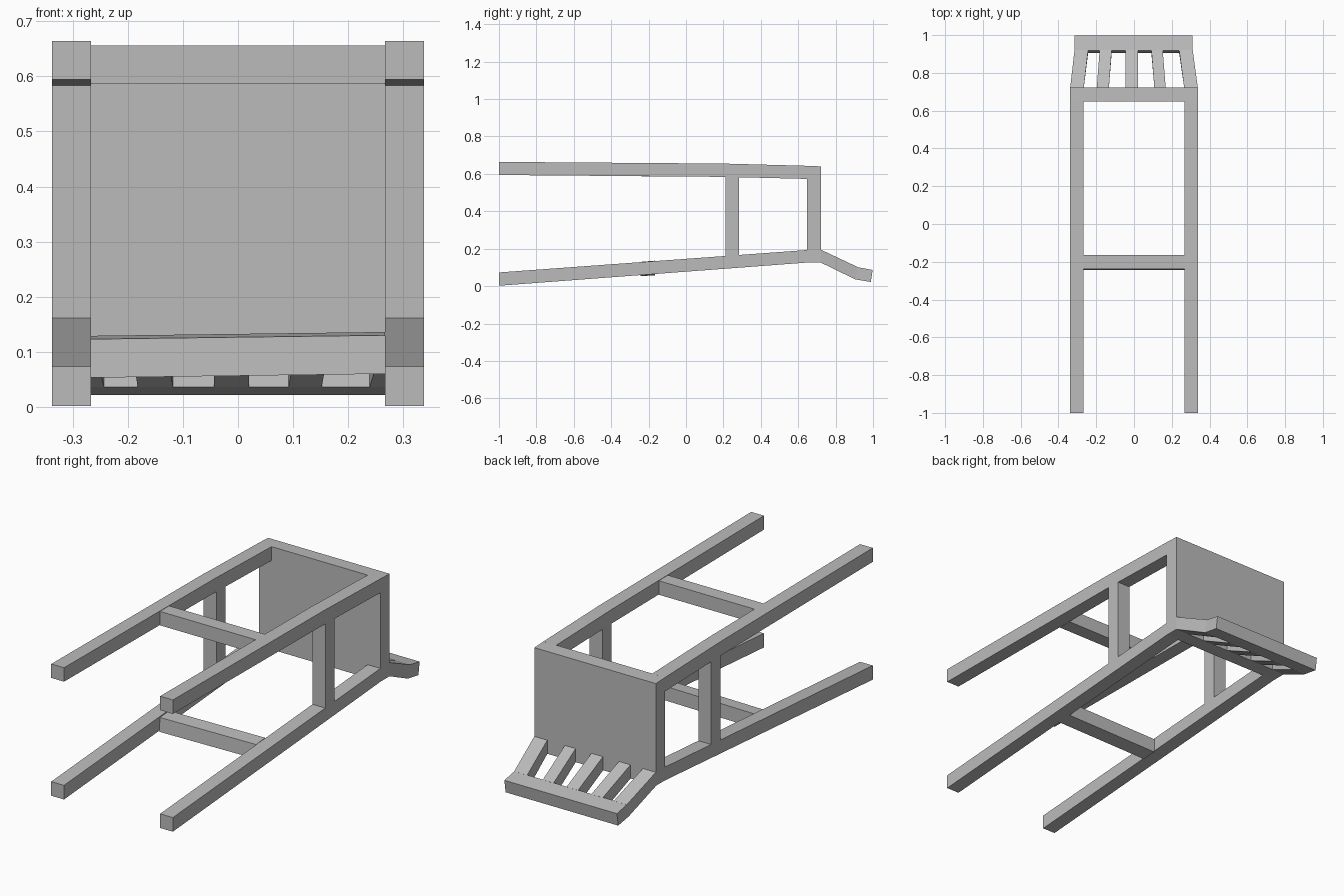
import bpy, bmesh

if "Cube" in bpy.data.objects:
    bpy.data.objects.remove(bpy.data.objects["Cube"])

grey = bpy.data.materials.new("grey")
grey.diffuse_color = (0.5, 0.5, 0.5, 1)
grey.use_nodes = True
grey.node_tree.nodes["Principled BSDF"].inputs["Base Color"].default_value = grey.diffuse_color


def sweep(name, sections):
    """Skin a run of four-cornered cross-sections and cap both ends."""
    bm = bmesh.new()
    rings = [[bm.verts.new(p) for p in s] for s in sections]
    for a, b in zip(rings, rings[1:]):
        for i in range(4):
            j = (i + 1) % 4
            bm.faces.new((a[i], a[j], b[j], b[i]))
    bm.faces.new(rings[0][::-1])
    bm.faces.new(rings[-1])
    bmesh.ops.recalc_face_normals(bm, faces=bm.faces[:])
    mesh = bpy.data.meshes.new(name)
    bm.to_mesh(mesh)
    bm.free()
    mesh.materials.append(grey)
    obj = bpy.data.objects.new(name, mesh)
    bpy.context.collection.objects.link(obj)


def ring(x0, x1, low, high):
    """Cross-section spanning x0..x1 between two (y, z) points."""
    return [(x0, *low), (x1, *low), (x1, *high), (x0, *high)]


def bar(name, x0, x1, lows, highs):
    sweep(name, [ring(x0, x1, l, h) for l, h in zip(lows, highs)])


INNER, OUTER = 0.267, 0.338

for side, s in (("left", -1), ("right", 1)):
    x0, x1 = sorted((s * INNER, s * OUTER))
    # long legs, with a slight bend in the front pair
    bar("front_leg_" + side, x0, x1,
        [(-1, 0.594), (0.2, 0.584), (0.65, 0.573)],
        [(-1, 0.664), (0.2, 0.655), (0.65, 0.643)])
    bar("back_leg_" + side, x0, x1,
        [(-1, 0.002), (0.65, 0.126)], [(-1, 0.073), (0.65, 0.193)])
    # stretcher joining the legs on each side
    bar("side_stretcher_" + side, x0, x1,
        [(0.21, 0.155), (0.21, 0.59)], [(0.283, 0.16), (0.283, 0.59)])

# seat slab
bar("seat", -OUTER, OUTER,
    [(0.648, 0.126), (0.722, 0.126)], [(0.648, 0.643), (0.722, 0.640)])

# cross stretchers between left and right legs
bar("front_stretcher", -INNER, INNER,
    [(-0.238, 0.586), (-0.165, 0.586)], [(-0.238, 0.656), (-0.165, 0.656)])


def section(x, z):
    return [(x, -0.243, z), (x, -0.165, z + 0.005),
            (x, -0.165, z + 0.076), (x, -0.238, z + 0.070)]


sweep("back_stretcher", [section(-INNER, 0.053), section(INNER, 0.060)])

# backrest slats: centre x at the seat, centre x at the rail, half width
slats = [(-0.302, -0.279, 0.036), (-0.165, -0.150, 0.032), (-0.012, -0.012, 0.032),
         (0.138, 0.122, 0.030), (0.302, 0.275, 0.036)]
for i, (a, b, w) in enumerate(slats):
    sweep(f"back_slat_{i + 1}", [
        ring(a - w, a + w, (0.72, 0.126), (0.72, 0.195)),
        ring(b - w, b + w, (0.905, 0.036), (0.92, 0.101))])

# backrest top rail
bar("back_rail", -0.315, 0.311,
    [(0.905, 0.036), (0.988, 0.022)], [(0.918, 0.101), (0.998, 0.086)])
